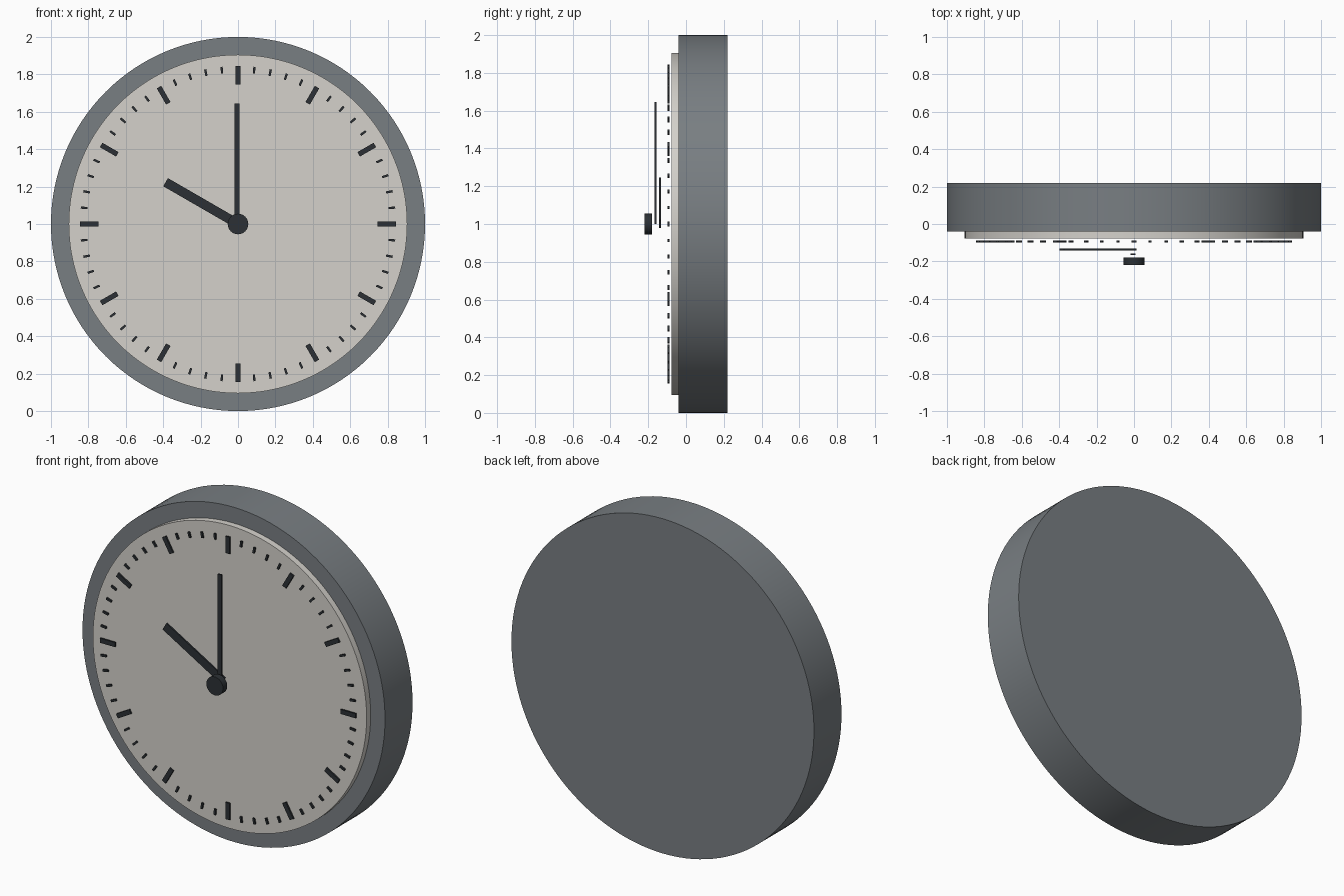
import bpy
import math
from mathutils import Matrix, Vector

if "Cube" in bpy.data.objects:
    bpy.data.objects.remove(bpy.data.objects["Cube"])

CZ = 1.0  # height of the clock centre


def material(name, rgb):
    m = bpy.data.materials.new(name)
    m.diffuse_color = (*rgb, 1)
    m.use_nodes = True
    m.node_tree.nodes["Principled BSDF"].inputs["Base Color"].default_value = m.diffuse_color
    return m


CASE = material("case_grey", (0.19, 0.21, 0.225))
DIAL = material("dial_ivory", (0.66, 0.64, 0.60))
DARK = material("dark_grey", (0.025, 0.03, 0.035))


def disc(name, radius, y0, y1, mat, sides=128):
    """Round plate between two depths, axis along y."""
    bpy.ops.mesh.primitive_cylinder_add(
        vertices=sides, radius=radius, depth=y1 - y0,
        location=(0, (y0 + y1) / 2, CZ), rotation=(math.pi / 2, 0, 0))
    ob = bpy.context.object
    ob.name = name
    ob.data.materials.append(mat)
    bpy.ops.object.shade_smooth_by_angle(angle=math.radians(30))
    return ob


def bar(name, r0, r1, width, y, thick, minutes, mat=DARK, shift=0.0):
    """Flat radial bar from r0 to r1, turned clockwise to a minute mark."""
    bpy.ops.mesh.primitive_cube_add(size=1)
    ob = bpy.context.object
    ob.name = name
    size = Matrix.Diagonal((width, thick, r1 - r0, 1))
    lift = Matrix.Translation((shift, 0, (r0 + r1) / 2))
    ob.data.transform(lift @ size)
    ob.location = Vector((0, y, CZ))
    ob.rotation_euler.y = math.tau * minutes / 60
    ob.data.materials.append(mat)
    return ob


# Case and raised dial
disc("case", 1.0, -0.04, 0.22, CASE)
disc("dial", 0.905, -0.078, -0.03, DIAL)

# Hour and minute marks, standing just proud of the dial
for m in range(60):
    if m % 5 == 0:
        bar(f"hour_mark_{m // 5}", 0.745, 0.845, 0.027, -0.093, 0.01, m)
    else:
        bar(f"minute_mark_{m}", 0.81, 0.845, 0.012, -0.093, 0.01, m)

# Hands at ten o'clock
bar("hour_hand", 0.0, 0.447, 0.05, -0.137, 0.01, 50)
bar("minute_hand", 0.0, 0.645, 0.026, -0.162, 0.01, 0, shift=-0.005)

# Centre cap
disc("centre_cap", 0.055, -0.22, -0.18, DARK, 48)
